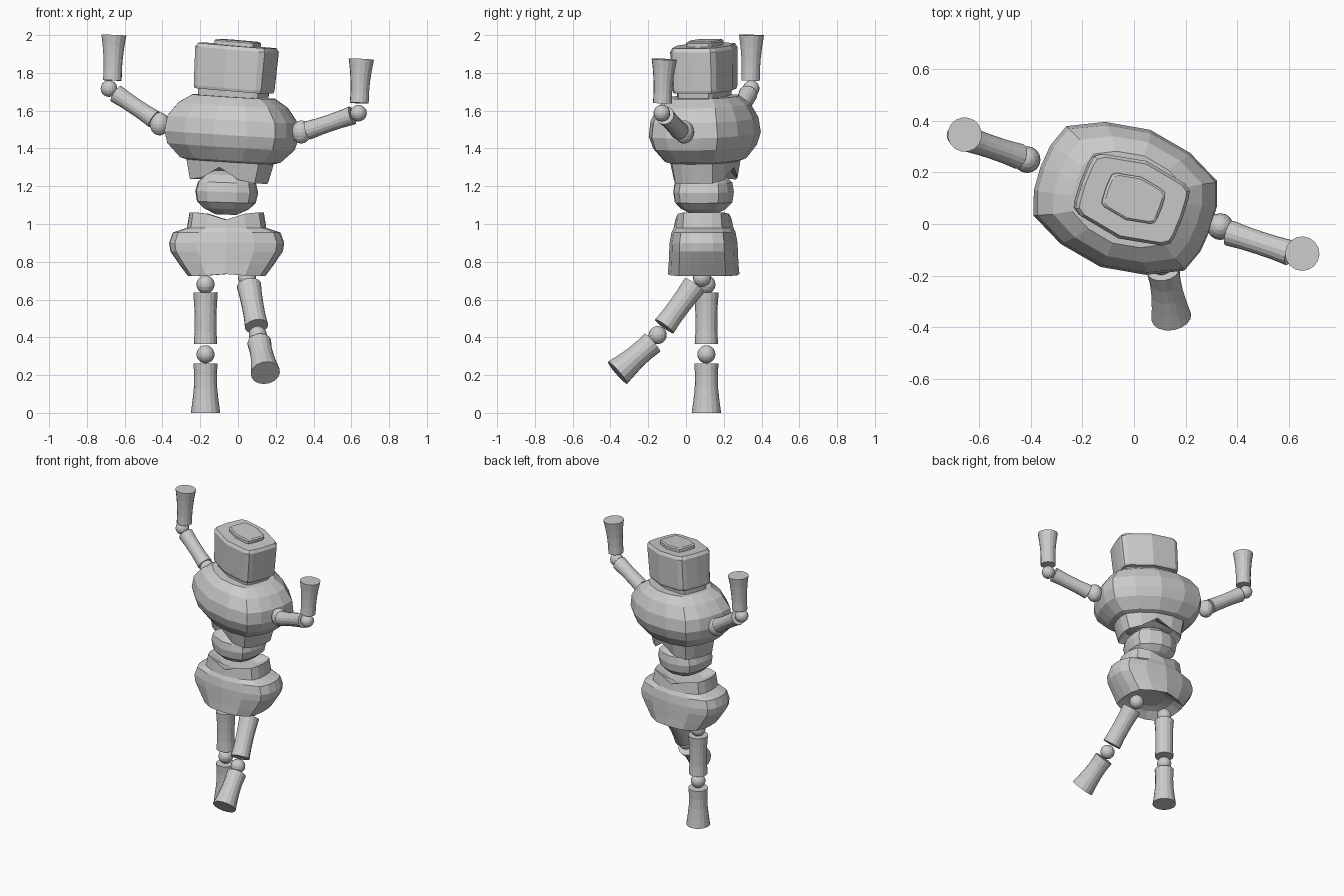
import bpy, bmesh, math
from mathutils import Vector, Matrix

if "Cube" in bpy.data.objects:
    bpy.data.objects.remove(bpy.data.objects["Cube"])

# quarter outlines (unit half-width / half-depth), mirrored into full sections
SOFT = [(1, 0), (.98, .33), (.886, .654), (.5, .89), (0, 1)]
BOXY = [(1, 0), (.98, .5), (.95, .68), (.82, .8), (0, 1)]


def full_section(quarter):
    half = quarter + [(-x, y) for x, y in reversed(quarter[:-1])]
    return half + [(x, -y) for x, y in reversed(half[1:-1])]


def make_object(name, bm, matrix):
    bmesh.ops.recalc_face_normals(bm, faces=bm.faces)
    mesh = bpy.data.meshes.new(name)
    bm.to_mesh(mesh)
    bm.free()
    ob = bpy.data.objects.new(name, mesh)
    ob.matrix_world = matrix
    bpy.context.collection.objects.link(ob)
    return ob


def loft(name, rings, center, section=SOFT, turn=0, roll=0):
    """rings: (z, half width, half depth, lift at the middle of front and back)"""
    bm = bmesh.new()
    sec = full_section(section)
    loops = []
    for z, a, b, lift in rings:
        loops.append([bm.verts.new((x * a, y * b,
                      z - center[2] + lift * max(0, 1 - 1.6 * abs(x)))) for x, y in sec])
    n = len(sec)
    for lo, hi in zip(loops, loops[1:]):
        for i in range(n):
            j = (i + 1) % n
            bm.faces.new((lo[i], lo[j], hi[j], hi[i]))
    bm.faces.new(loops[0])
    bm.faces.new(loops[-1])
    m = (Matrix.Translation(center) @ Matrix.Rotation(math.radians(turn), 4, 'Z')
         @ Matrix.Rotation(math.radians(roll), 4, 'Y'))
    return make_object(name, bm, m)


def limb(name, start, end, radii, sides=16):
    """lathed segment from start to end with evenly spaced radii"""
    start, end = Vector(start), Vector(end)
    axis = end - start
    bm = bmesh.new()
    last = len(radii) - 1
    loops = []
    for k, r in enumerate(radii):
        z = axis.length * k / last
        loops.append([bm.verts.new((r * math.cos(t), r * math.sin(t), z))
                      for t in (2 * math.pi * i / sides for i in range(sides))])
    for lo, hi in zip(loops, loops[1:]):
        for i in range(sides):
            j = (i + 1) % sides
            bm.faces.new((lo[i], lo[j], hi[j], hi[i]))
    bm.faces.new(loops[0])
    bm.faces.new(loops[-1])
    m = Matrix.Translation(start) @ axis.to_track_quat('Z', 'Y').to_matrix().to_4x4()
    make_object(name, bm, m)


def joint(name, center, r, stretch=1.0):
    bm = bmesh.new()
    bmesh.ops.create_uvsphere(bm, u_segments=16, v_segments=10, radius=r)
    make_object(name, bm, Matrix.Translation(center) @ Matrix.Diagonal((1, 1, stretch, 1)))


# head: neck collar, block and top cap
loft("neck", [(1.63, .175, .12, 0), (1.75, .18, .13, 0)], (-.025, .097, 1.68), BOXY, -20, 4.5)
loft("head", [(1.705, .195, .15, 0), (1.72, .2, .155, 0), (1.925, .207, .16, 0), (1.945, .195, .148, 0)],
     (-.013, .097, 1.82), BOXY, -20, 4.5)
loft("head_cap", [(1.93, .115, .088, 0), (1.965, .115, .088, 0), (1.972, .105, .08, 0)],
     (-.003, .1, 1.94), BOXY, -20, 4.5)

# chest with arched lower rim
loft("chest", [(1.27, .08, .06, 0), (1.29, .15, .12, .01), (1.225, .205, .16, .075),
               (1.33, .23, .175, 0), (1.34, .265, .205, 0), (1.41, .335, .26, 0), (1.475, .352, .283, 0),
               (1.555, .342, .272, 0), (1.63, .285, .235, 0), (1.675, .215, .18, 0)],
     (-.035, .1, 1.45), SOFT, -20, 3.5)

# belly ball
loft("belly", [(1.05, .055, .06, 0), (1.08, .115, .12, 0), (1.115, .152, .155, 0), (1.17, .163, .163, 0),
               (1.22, .15, .155, 0), (1.26, .11, .115, 0), (1.29, .05, .05, 0)],
     (-.06, .093, 1.16), SOFT, -10, 2)

# pelvis with dipped top and hollow underside
loft("pelvis", [(.78, .1, .1, 0), (.765, .15, .14, 0), (.725, .205, .19, .01), (.785, .25, .185, 0),
                (.855, .298, .182, 0), (.9, .305, .18, 0), (.955, .285, .17, 0),
                (.98, .21, .158, 0), (1.062, .197, .15, -.04), (1.02, .12, .09, 0)],
     (-.06, .093, .9), SOFT, -2, 0)

# limb profiles
STRAIGHT_ARM = (.05, .046, .045, .046, .05)
FLARED_ARM = (.05, .049, .052, .058, .067)
THIGH = (.065, .06, .058, .058, .062)
SHIN = (.064, .06, .062, .069, .078)

# arms: shoulder, upper arm end, elbow, forearm start and end
arms = {
    "left": ((-.415, .25, 1.53), (-.445, .262, 1.555), (-.645, .33, 1.69),
             (-.683, .345, 1.717), (-.665, .342, 1.76), (-.657, .347, 2.0)),
    "right": ((.335, -.01, 1.487), (.37, -.035, 1.495), (.605, -.112, 1.575),
              (.638, -.128, 1.587), (.642, -.125, 1.64), (.653, -.115, 1.872)),
}
for side, (shoulder, a, b, elbow, c, d) in arms.items():
    joint(side + "_shoulder", shoulder, .052, 1.18)
    limb(side + "_upper_arm", a, b, STRAIGHT_ARM)
    joint(side + "_elbow", elbow, .044)
    limb(side + "_forearm", c, d, FLARED_ARM)

# legs: one standing, one kicked forward
legs = {
    "left": ((-.172, .108, .68), (-.172, .108, .638), (-.172, .108, .365),
             (-.172, .108, .31), (-.172, .108, .262), (-.172, .108, 0)),
    "right": ((.048, .085, .715), (.058, .045, .675), (.098, -.115, .458),
              (.105, -.15, .412), (.113, -.178, .372), (.145, -.362, .212)),
}
for side, (hip, a, b, knee, c, d) in legs.items():
    joint(side + "_hip", hip, .048)
    limb(side + "_thigh", a, b, THIGH)
    joint(side + "_knee", knee, .048)
    limb(side + "_shin", c, d, SHIN)
